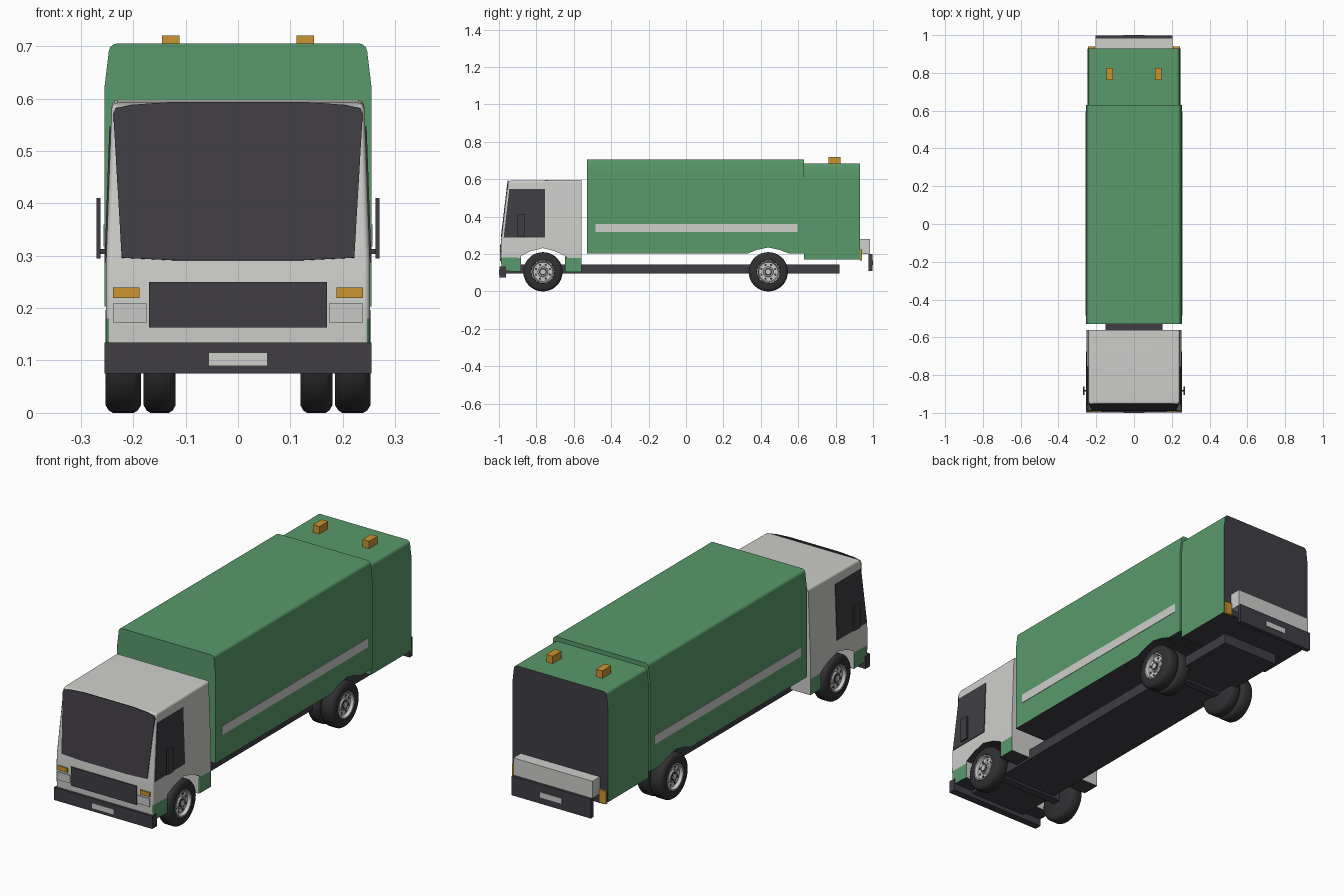
import bpy, bmesh, math
from mathutils import Vector, Matrix

cube = bpy.data.objects.get("Cube")
if cube:
    bpy.data.objects.remove(cube, do_unlink=True)


def material(name, rgb):
    m = bpy.data.materials.new(name)
    m.use_nodes = True
    m.diffuse_color = (*rgb, 1)
    m.node_tree.nodes["Principled BSDF"].inputs["Base Color"].default_value = (*rgb, 1)
    return m


GREEN = material("green paint", (0.10, 0.32, 0.145))
WHITE = material("off white paint", (0.62, 0.62, 0.60))
DARK = material("charcoal", (0.05, 0.047, 0.056))
ORANGE = material("amber", (0.60, 0.30, 0.03))
TYRE = material("tyre black", (0.03, 0.03, 0.033))
LAMP = material("lamp grey", (0.58, 0.58, 0.57))
made = []


def finish(name, bm, *mats):
    bmesh.ops.recalc_face_normals(bm, faces=bm.faces[:])
    mesh = bpy.data.meshes.new(name)
    bm.to_mesh(mesh)
    bm.free()
    for m in mats:
        mesh.materials.append(m)
    ob = bpy.data.objects.new(name, mesh)
    bpy.context.collection.objects.link(ob)
    made.append(ob)
    return ob


def box(name, x, y, z, mat):
    """Box from (low, high) ranges on each axis."""
    bm = bmesh.new()
    size = [b - a for a, b in (x, y, z)]
    mid = [(a + b) / 2 for a, b in (x, y, z)]
    bmesh.ops.create_cube(bm, size=1, matrix=Matrix.Translation(mid) @ Matrix.Diagonal((*size, 1)))
    return finish(name, bm, mat)


def plate(name, points, mat, thick=0.006):
    """Thin flat panel centred on a planar outline."""
    bm = bmesh.new()
    face = bm.faces.new([bm.verts.new(p) for p in points])
    face.normal_update()
    n = face.normal.copy()
    out = bmesh.ops.extrude_face_region(bm, geom=[face], use_keep_orig=True)
    top = [g for g in out["geom"] if isinstance(g, bmesh.types.BMVert)]
    for v in bm.verts:
        v.co += n * (thick / 2 if v in top else -thick / 2)
    return finish(name, bm, mat)


def shell(name, profile, half, taper, cuts, round_front, bevel, paint, mats):
    """Side profile extruded across x, narrowed towards the roof, edges rounded."""
    bm = bmesh.new()
    face = bm.faces.new([bm.verts.new((-half, y, z)) for y, z in profile])
    out = bmesh.ops.extrude_face_region(bm, geom=[face], use_keep_orig=True)
    for g in out["geom"]:
        if isinstance(g, bmesh.types.BMVert):
            g.co.x = half
    for z in cuts:
        bmesh.ops.bisect_plane(bm, geom=bm.verts[:] + bm.edges[:] + bm.faces[:], dist=1e-4,
                               plane_co=(0, 0, z), plane_no=(0, 0, 1))
    low, high, scale = taper
    for v in bm.verts:
        v.co.x *= 1 + (scale - 1) * max(0, (v.co.z - low) / (high - low))
    bmesh.ops.recalc_face_normals(bm, faces=bm.faces[:])

    def rounded(e):
        a = [f.normal for f in e.link_faces]
        side = any(abs(n.x) > 0.9 for n in a)
        return side and any(n.z > 0.5 or (round_front and n.y < -0.6) for n in a)

    bmesh.ops.bevel(bm, geom=[e for e in bm.edges if rounded(e)], offset=bevel,
                    segments=3, profile=0.5, affect="EDGES")
    bmesh.ops.recalc_face_normals(bm, faces=bm.faces[:])
    for f in bm.faces:
        f.material_index = paint(f.normal, f.calc_center_median())
    ob = finish(name, bm, *mats)
    return ob


def lathe(name, profile, mat, x, side, y, z):
    """Closed (offset, radius) profile spun round the axle direction."""
    bm = bmesh.new()
    vs = [bm.verts.new((a, r, 0)) for a, r in profile]
    es = [bm.edges.new(p) for p in zip(vs, vs[1:])]
    bmesh.ops.spin(bm, geom=vs + es, cent=(0, 0, 0), axis=(1, 0, 0), angle=math.tau, steps=36)
    bmesh.ops.remove_doubles(bm, verts=bm.verts[:], dist=1e-5)
    for v in bm.verts:
        v.co = Vector((side * (x + v.co.x), y + v.co.y, z + v.co.z))
    return finish(name, bm, mat)


def arch(y, half, low, high):
    """Wheel arch points running from rear to front."""
    return [(y + half, low), (y + half * 0.55, low + (high - low) * 0.6), (y, high),
            (y - half * 0.55, low + (high - low) * 0.6), (y - half, low)]


FRONT_AXLE, REAR_AXLE, RADIUS = -0.765, 0.44, 0.105

# Refuse body and rear hopper
shells = [
    shell("refuse_body", [(-0.53, 0.203), (-0.53, 0.705), (0.63, 0.705), (0.63, 0.203)]
          + arch(REAR_AXLE, 0.11, 0.203, 0.235), 0.255, (0.62, 0.705, 0.96), [0.62], False, 0.014,
          lambda n, c: 1 if n.z < -0.3 else 0, (GREEN, DARK)),
    shell("rear_hopper", [(0.63, 0.172), (0.63, 0.685), (0.93, 0.685), (0.93, 0.172)],
          0.247, (0.61, 0.685, 0.965), [0.61], False, 0.014,
          lambda n, c: 1 if n.z < -0.3 or n.y > 0.9 else 0, (GREEN, DARK)),
]

# Cab with green lower skirt
SKIRT, WAIST, ROOF, CAB_HALF, CAB_TAPER = 0.18, 0.28, 0.597, 0.252, 0.955


def cab_paint(n, c):
    if n.z < -0.3:
        return 2
    return 1 if c.z < SKIRT and abs(n.x) > 0.3 else 0


shells.append(shell(
    "cab", [(-0.985, 0.11), (-0.99, SKIRT), (-0.988, WAIST), (-0.952, 0.583), (-0.938, 0.592),
            (-0.56, ROOF), (-0.56, 0.105), (-0.648, 0.105)]
    + arch(FRONT_AXLE, 0.117, 0.19, 0.232) + [(-0.882, 0.105)],
    CAB_HALF, (WAIST, ROOF, CAB_TAPER), [SKIRT, WAIST], True, 0.011, cab_paint, (WHITE, GREEN, DARK)))


def screen_y(z):
    return -0.988 + (z - WAIST) * 0.119


def cab_x(z):
    return CAB_HALF * (1 + (CAB_TAPER - 1) * (z - WAIST) / (ROOF - WAIST))


# Windscreen, with a gently arched top edge
half_screen = [(0.12, 0.291), (0.222, 0.296), (0.238, 0.57), (0.234, 0.581), (0.2, 0.588), (0.13, 0.593)]
outline = half_screen + [(-x, z) for x, z in reversed(half_screen)]
plate("windscreen", [(x, screen_y(z), z) for x, z in outline], DARK)

# Front grille, number plates and bumper
box("grille", (-0.17, 0.17), (-0.994, -0.986), (0.163, 0.25), DARK)
box("front_bumper", (-0.255, 0.255), (-0.998, -0.963), (0.075, 0.134), DARK)
box("front_number_plate", (-0.055, 0.055), (-1.0, -0.997), (0.09, 0.114), WHITE)

# Chassis and axles
box("chassis", (-0.15, 0.15), (-0.965, 0.82), (0.095, 0.145), DARK)
for name, y in (("front_axle", FRONT_AXLE), ("rear_axle", REAR_AXLE)):
    box(name, (-0.2, 0.2), (y - 0.02, y + 0.02), (0.085, 0.125), DARK)

# Rear light bar and bumper
box("rear_light_bar", (-0.205, 0.205), (0.93, 0.985), (0.2, 0.28), WHITE)
box("rear_bumper", (-0.205, 0.205), (0.977, 0.997), (0.11, 0.2), DARK)
box("rear_number_plate", (-0.055, 0.055), (0.996, 1.0), (0.14, 0.165), WHITE)

# Wheel profiles as (offset along axle, radius)
W = 0.068
tyre = [(0, 0), (0, 0.09), (0.006, 0.1), (0.014, RADIUS), (W - 0.014, RADIUS), (W - 0.006, 0.1),
        (W, 0.09), (W, 0.062), (0.03, 0.06), (0.03, 0)]
rim = [(0.02, 0), (0.02, 0.061), (W, 0.061), (W, 0.056), (0.054, 0.051), (0.054, 0.028),
       (0.06, 0.026), (0.06, 0)]


def disc(a, b, r):
    return [(a, 0), (a, r), (b, r), (b, 0)]


# Everything that repeats on both sides
for s, side in ((1, "left"), (-1, "right")):
    def spans(a, b):
        return tuple(sorted((s * a, s * b)))

    window = [(-0.975, 0.287), (-0.755, 0.287), (-0.755, 0.547), (-0.945, 0.547)]
    plate(side + "_side_window", [(s * cab_x(z), y, z) for y, z in window], DARK)
    box(side + "_body_stripe", spans(0.253, 0.257), (-0.485, 0.595), (0.318, 0.36), WHITE)
    box(side + "_mirror", spans(0.262, 0.27), (-0.904, -0.861), (0.295, 0.41), DARK)
    box(side + "_mirror_arm", spans(0.24, 0.263), (-0.888, -0.878), (0.303, 0.313), DARK)
    box(side + "_indicator", spans(0.188, 0.239), (-0.995, -0.985), (0.219, 0.239), ORANGE)
    box(side + "_headlight", spans(0.175, 0.238), (-0.994, -0.985), (0.172, 0.21), LAMP)
    box(side + "_rear_lamp", spans(0.207, 0.243), (0.929, 0.94), (0.165, 0.225), ORANGE)
    box(side + "_beacon", spans(0.112, 0.145), (0.762, 0.826), (0.684, 0.72), ORANGE)

    lathe(side + "_rear_inner_tyre", [(a * 0.9, r) for a, r in tyre], TYRE, 0.119, s, REAR_AXLE, RADIUS)
    for end, y in (("front", FRONT_AXLE), ("rear", REAR_AXLE)):
        label, x = side + "_" + end, 0.185
        lathe(label + "_tyre", tyre, TYRE, x, s, y, RADIUS)
        lathe(label + "_rim", rim, LAMP, x, s, y, RADIUS)
        lathe(label + "_hub_ring", disc(0.055, 0.062, 0.021), DARK, x, s, y, RADIUS)
        lathe(label + "_hub_cap", disc(0.055, 0.065, 0.013), LAMP, x, s, y, RADIUS)
        for i in range(8):
            a = math.tau * (i + 0.5) / 8
            lathe(label + "_rim_hole", disc(0.05, 0.0555, 0.006), DARK, x, s,
                  y + 0.04 * math.cos(a), RADIUS + 0.04 * math.sin(a))

# Smooth shading with sharp edges kept
bpy.ops.object.select_all(action="DESELECT")
for ob in made:
    ob.select_set(True)
bpy.context.view_layer.objects.active = made[0]
bpy.ops.object.shade_smooth_by_angle(angle=math.radians(35))
for ob in shells:
    ob.modifiers.new("even_normals", "WEIGHTED_NORMAL").keep_sharp = True
